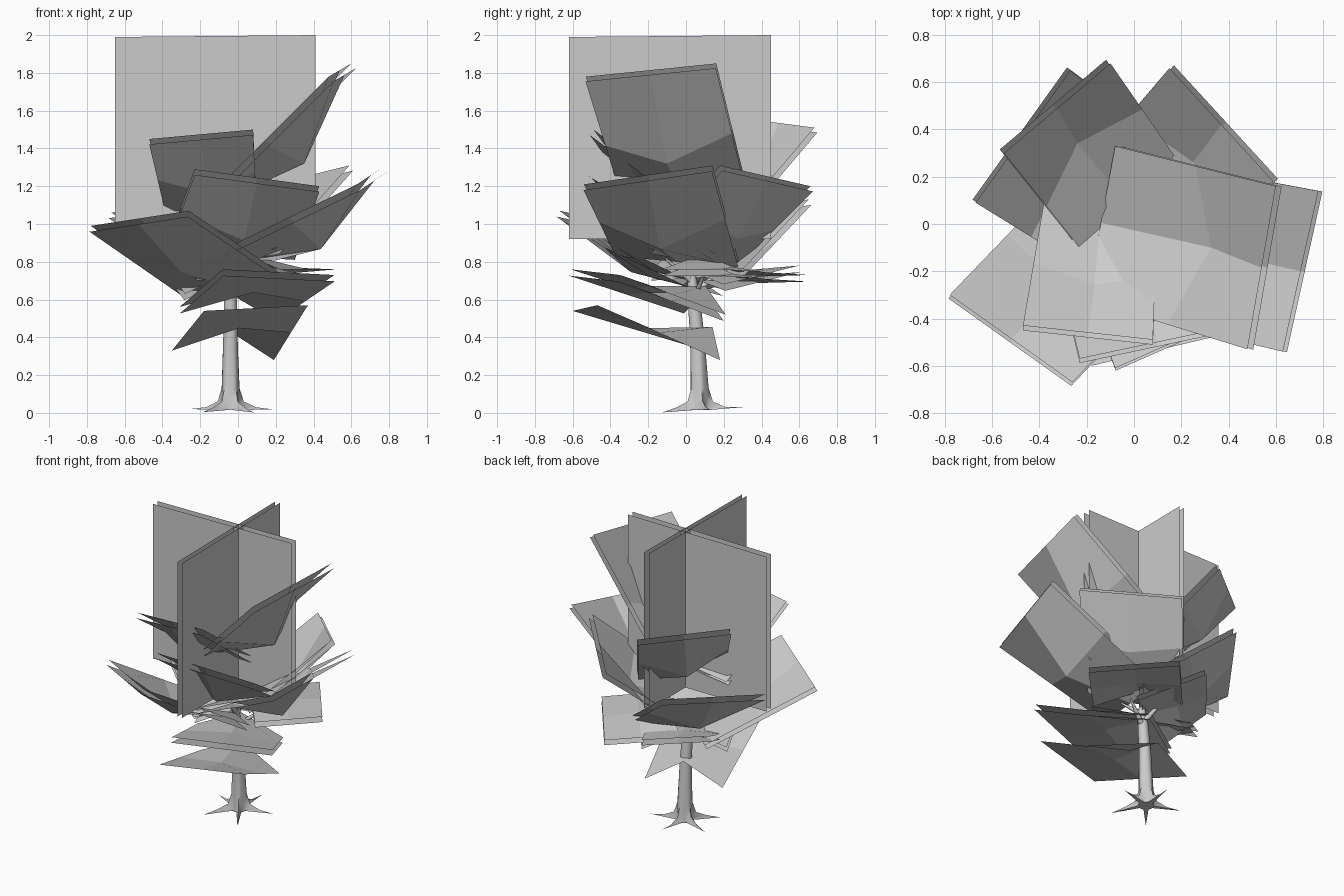
import bpy
import bmesh
import math
from mathutils import Vector

if "Cube" in bpy.data.objects:
    bpy.data.objects.remove(bpy.data.objects["Cube"], do_unlink=True)


def make_material(name, value):
    mat = bpy.data.materials.new(name)
    mat.use_nodes = True
    colour = (value, value, value, 1.0)
    mat.diffuse_color = colour
    mat.node_tree.nodes["Principled BSDF"].inputs["Base Color"].default_value = colour
    return mat


grey = make_material("plain grey", 0.6)


def add_object(name, bm):
    mesh = bpy.data.meshes.new(name)
    bm.to_mesh(mesh)
    bm.free()
    mesh.materials.append(grey)
    obj = bpy.data.objects.new(name, mesh)
    bpy.context.collection.objects.link(obj)
    return obj


def foliage_card(name, inner_a, outer_a, outer_b, inner_b, sag=0.18, ridge=0, gap=0.035, layers=2):
    """Parallel sheets of two by two quads: sag lowers the centre, ridge lifts the inner edge."""
    a, b, c, d = (Vector(p) for p in (inner_a, outer_a, outer_b, inner_b))
    normal = (c - a).cross(d - b).normalized()
    if normal.z < 0:
        normal = -normal
    bm = bmesh.new()
    for layer in range(layers):
        grid = []
        for i in range(3):
            left, right = a.lerp(b, i / 2), d.lerp(c, i / 2)
            row = []
            for j in range(3):
                point = left.lerp(right, j / 2) - normal * gap * layer
                if i == 1 and j == 1:
                    point -= normal * sag
                if i == 0 and j == 1:
                    point.z += ridge
                row.append(bm.verts.new(point))
            grid.append(row)
        for i in range(2):
            for j in range(2):
                bm.faces.new((grid[i][j], grid[i + 1][j], grid[i + 1][j + 1], grid[i][j + 1]))
    return add_object(name, bm)


# Upright crossed cards in the crown
foliage_card("upright_card_wide", (-.65, .05, .92), (-.65, .05, 1.99), (.41, .05, 2), (.41, .05, .92), sag=0, gap=.05)
foliage_card("upright_card_deep", (-.03, -.62, .92), (-.03, -.62, 1.99), (-.03, .45, 2), (-.03, .45, .92), sag=0)

# Upper folded cards
foliage_card("upper_left_card", (-.08, .33, 1.16), (.6, .16, 1.85), (.48, -.53, 1.78), (-.2, -.32, 1.1))
foliage_card("upper_back_card", (.17, .29, 1.05), (-.1, .68, 1.51), (-.55, .3, 1.56), (-.19, -.15, 1.08), sag=.14)
foliage_card("upper_front_card", (-.38, .1, 1.07), (-.47, -.43, 1.45), (.08, -.49, 1.5), (.1, .05, 1.1), sag=.11)

# Middle folded cards
foliage_card("middle_left_card", (.03, .28, .8), (.78, .14, 1.31), (.63, -.54, 1.21), (-.09, -.37, .86), sag=.17)
foliage_card("middle_back_left_card", (-.2, .25, .79), (.15, .66, 1.2), (.59, .18, 1.31), (.2, -.2, .87), sag=.12)
foliage_card("middle_back_right_card", (.2, .3, .76), (-.27, .65, 1.13), (-.67, .09, 1.06), (-.2, -.2, .73), sag=.12)
foliage_card("middle_right_card", (-.29, .21, .65), (-.78, -.3, .99), (-.26, -.67, 1.07), (.21, -.17, .75), sag=.1)
foliage_card("middle_front_card", (-.38, .06, .88), (-.23, -.57, 1.29), (.43, -.43, 1.2), (.3, .16, .84), sag=.13)

# Low, nearly level cards
foliage_card("low_front_card", (-.31, .0, .56), (-.08, -.61, .76), (.51, -.35, .73), (.2, .21, .52), sag=-.03, ridge=.13)
foliage_card("low_back_left_card", (-.15, .3, .72), (.17, .65, .73), (.52, .18, .76), (.22, -.13, .76), sag=-.03, ridge=.1)
foliage_card("low_back_right_card", (-.28, -.08, .63), (-.37, .25, .75), (-.08, .6, .78), (.15, .2, .68), sag=-.02, ridge=.08)
foliage_card("lowest_card", (-.35, .1, .33), (-.18, -.6, .54), (.37, -.47, .57), (.19, .18, .28), sag=-.02, ridge=.15, layers=1)


# Trunk with a star of pointed roots
SIDES = 20
ROOTS = 5
base = Vector((-.04, .07, 0))
bm = bmesh.new()
rings = []
for height, radius, reach, lean in ((.015, .05, .18, 0), (.03, .05, .09, 0), (.06, .048, .025, 0),
                                    (.13, .046, .004, 0), (.4, .038, 0, -.01), (.62, .033, 0, -.03),
                                    (.74, .02, 0, -.04)):
    ring = []
    for k in range(SIDES):
        angle = math.tau * k / SIDES
        spike = max(0, math.cos(angle * ROOTS)) ** 2
        turn = angle + .25
        r = radius + reach * spike
        drop = .015 * math.sin(turn) * spike if reach > .1 else 0
        ring.append(bm.verts.new(base + Vector((r * math.cos(turn), r * math.sin(turn) + lean,
                                                max(0, height + drop)))))
    rings.append(ring)
for low, high in zip(rings, rings[1:]):
    for k in range(SIDES):
        n = (k + 1) % SIDES
        bm.faces.new((low[k], low[n], high[n], high[k]))
bm.faces.new(list(reversed(rings[0])))
bm.faces.new(rings[-1])
trunk = add_object("trunk", bm)

# Short tapered branches inside the crown
branches = []
for index, angle in enumerate((20, 110, 200, 290)):
    start = base + Vector((0, -.03, .6 + .03 * index))
    way = Vector((math.cos(math.radians(angle)), math.sin(math.radians(angle)), .8))
    bm = bmesh.new()
    bmesh.ops.create_cone(bm, cap_ends=True, segments=8, radius1=.02, radius2=.006, depth=.2)
    bmesh.ops.rotate(bm, verts=bm.verts, matrix=way.to_track_quat("Z", "Y").to_matrix())
    bmesh.ops.translate(bm, verts=bm.verts, vec=start + way.normalized() * .1)
    branches.append(add_object("branch_%d" % (index + 1), bm))

# Smooth shading on the wood
bpy.ops.object.select_all(action="DESELECT")
for obj in [trunk] + branches:
    obj.select_set(True)
bpy.context.view_layer.objects.active = trunk
bpy.ops.object.shade_smooth_by_angle(angle=math.radians(50))
